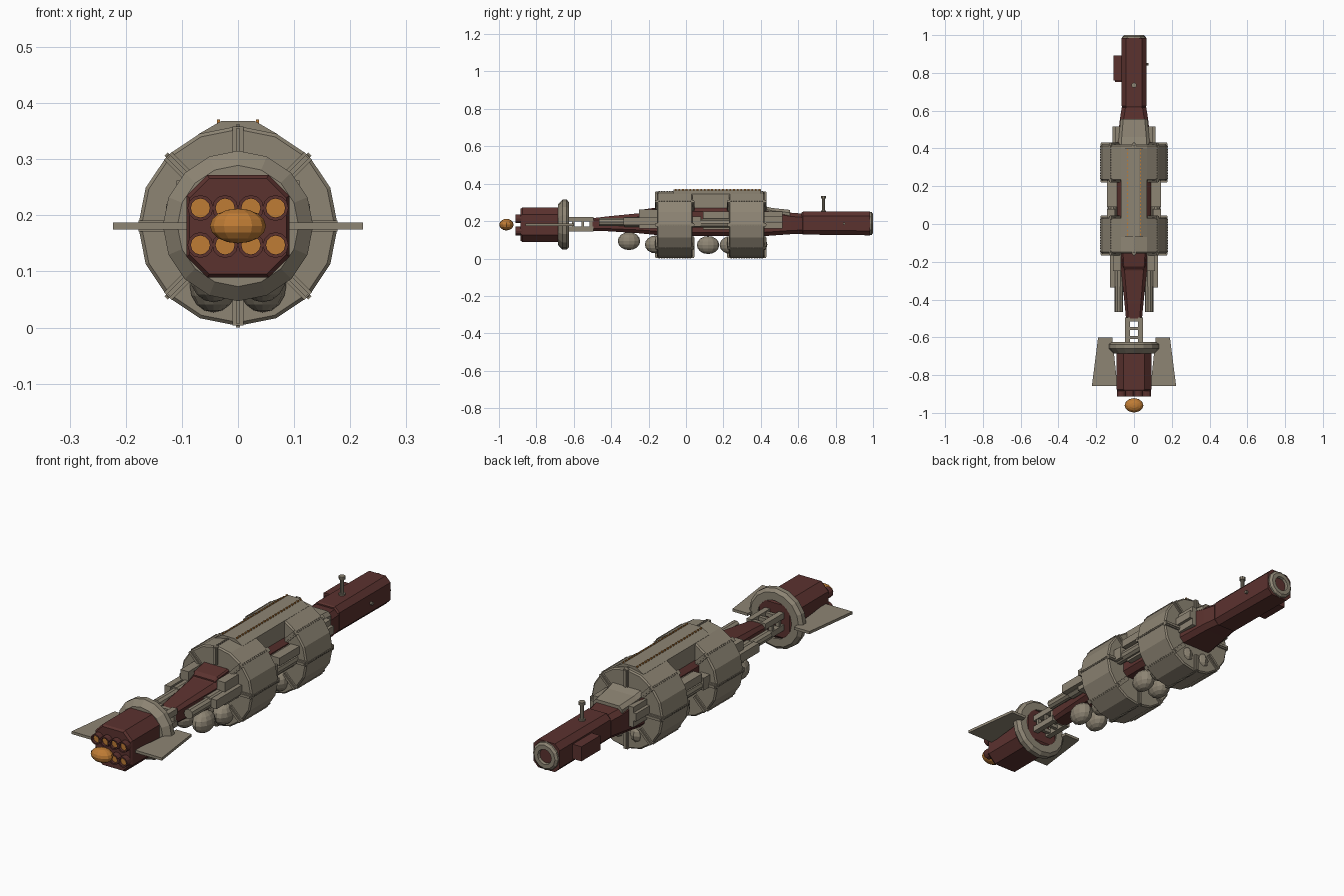
import bpy, bmesh, math
from mathutils import Matrix, Vector

if "Cube" in bpy.data.objects:
    bpy.data.objects.remove(bpy.data.objects["Cube"])

CZ = 0.181  # height of the ship's long axis


def material(name, rgb):
    m = bpy.data.materials.new(name)
    m.diffuse_color = (*rgb, 1)
    m.use_nodes = True
    m.node_tree.nodes["Principled BSDF"].inputs["Base Color"].default_value = m.diffuse_color
    return m


GREY = material("hull_grey", (0.27, 0.235, 0.175))
RED = material("hull_red", (0.105, 0.032, 0.028))
ORANGE = material("glow_orange", (0.52, 0.2, 0.035))


def finish(name, bm, mat):
    bmesh.ops.recalc_face_normals(bm, faces=bm.faces)
    me = bpy.data.meshes.new(name)
    bm.to_mesh(me)
    bm.free()
    me.materials.append(mat)
    ob = bpy.data.objects.new(name, me)
    bpy.context.collection.objects.link(ob)
    return ob


def add_box(bm, lo, hi, rot=None):
    c = [(a + b) / 2 for a, b in zip(lo, hi)]
    s = [b - a for a, b in zip(lo, hi)]
    m = Matrix.Translation(c) @ Matrix.Diagonal((*s, 1))
    bmesh.ops.create_cube(bm, size=1, matrix=rot @ m if rot else m)


def boxes(name, spans, mat, mirror=False):
    bm = bmesh.new()
    for lo, hi in spans:
        add_box(bm, lo, hi)
        if mirror:
            add_box(bm, (-hi[0], lo[1], lo[2]), (-lo[0], hi[1], hi[2]))
    return finish(name, bm, mat)


def bridge(bm, loops, caps=True, closed=False):
    rings = [[bm.verts.new(p) for p in l] for l in loops]
    n = len(rings[0])
    pairs = list(zip(rings, rings[1:])) + ([(rings[-1], rings[0])] if closed else [])
    for a, b in pairs:
        for i in range(n):
            bm.faces.new((a[i], a[(i + 1) % n], b[(i + 1) % n], b[i]))
    if caps and not closed:
        bm.faces.new(rings[0])
        bm.faces.new(rings[-1])


def loft(name, sections, mat):
    """Chamfered rectangles (y, half width, z low, z high, chamfer) joined along y."""
    bm = bmesh.new()
    loops = []
    for y, w, a, b, c in sections:
        pts = [(w, a + c), (w, b - c), (w - c, b), (c - w, b),
               (-w, b - c), (-w, a + c), (c - w, a), (w - c, a)]
        loops.append([(x, y, z) for x, z in pts])
    bridge(bm, loops)
    return finish(name, bm, mat)


def add_lathe(bm, profile, sides, x=0, z=CZ, closed=False, turn=0):
    loops = [[(x + r * math.cos(math.tau * (i + turn) / sides), y,
               z + r * math.sin(math.tau * (i + turn) / sides)) for i in range(sides)]
             for y, r in profile]
    bridge(bm, loops, closed=closed)


def lathe(name, profile, sides, mat, spots=((0, CZ),), closed=False):
    bm = bmesh.new()
    for x, z in spots:
        add_lathe(bm, profile, sides, x, z, closed)
    return finish(name, bm, mat)


def blobs(name, items, mat):
    """Low-poly ellipsoids (centre, radii)."""
    bm = bmesh.new()
    for c, r in items:
        bmesh.ops.create_uvsphere(bm, u_segments=12, v_segments=8, radius=1,
                                  matrix=Matrix.Translation(c) @ Matrix.Diagonal((*r, 1)))
    return finish(name, bm, mat)


# engine block, nozzles and exhaust
loft("engine_block", [(-0.885, 0.086, 0.095, 0.266, 0.035), (-0.875, 0.092, 0.089, 0.272, 0.037),
                      (-0.64, 0.092, 0.089, 0.272, 0.037), (-0.625, 0.075, 0.11, 0.255, 0.03)], RED)
nozzles = [(x, z) for x in (-0.067, -0.023, 0.023, 0.067) for z in (0.147, 0.213)]
lathe("nozzles", [(-0.88, 0.023), (-0.912, 0.023), (-0.912, 0.017), (-0.88, 0.017)], 12, RED, nozzles, True)
lathe("nozzle_glow", [(-0.9, 0.0175), (-0.88, 0.0175)], 12, ORANGE, nozzles)
blobs("exhaust_glow", [((0, -0.96, CZ), (0.05, 0.038, 0.031))], ORANGE)

# engine collar ring
lathe("engine_ring", [(-0.685, 0.108), (-0.66, 0.134), (-0.638, 0.134), (-0.625, 0.12),
                      (-0.625, 0.085), (-0.685, 0.085)], 16, GREY, closed=True)

# side fins
bm = bmesh.new()
for s in (-1, 1):
    outline = [(0.115, -0.6), (0.19, -0.6), (0.223, -0.857), (0.088, -0.857)]
    bridge(bm, [[(s * x, y, z) for x, y in outline] for z in (0.175, 0.187)])
finish("fins", bm, GREY)

# open truss between engine and neck
truss = [((0.022, -0.64, z - 0.013), (0.047, -0.495, z + 0.013)) for z in (0.157, 0.21)]
truss += [((0.026, y, 0.15), (0.043, y + 0.014, 0.215)) for y in (-0.61, -0.56, -0.515)]
boxes("truss_rails", truss, GREY, mirror=True)
boxes("truss_crossbars", [((-0.03, y, z - 0.008), (0.03, y + 0.016, z + 0.008))
                          for y in (-0.61, -0.56, -0.515) for z in (0.157, 0.21)], GREY)

# red core running through the drums
loft("neck", [(-0.505, 0.042, 0.148, 0.215, 0.012), (-0.42, 0.05, 0.146, 0.225, 0.014),
              (-0.25, 0.068, 0.135, 0.242, 0.018), (-0.15, 0.085, 0.125, 0.265, 0.02)], RED)
loft("core_body", [(-0.15, 0.09, 0.12, 0.27, 0.02), (0.42, 0.09, 0.12, 0.27, 0.02),
                   (0.56, 0.074, 0.13, 0.245, 0.02), (0.622, 0.064, 0.132, 0.24, 0.02)], RED)
loft("neck_hatch", [(-0.24, 0.052, 0.22, 0.25, 0.006), (-0.225, 0.06, 0.22, 0.263, 0.006),
                    (-0.14, 0.065, 0.22, 0.275, 0.006)], RED)

# two faceted drums with radial seams and studs
drums = ((-0.155, 0.035), (0.23, 0.42))
for label, (a, b) in zip(("rear", "forward"), drums):
    lathe(label + "_drum", [(a, 0.172), (a + 0.006, 0.178), (b - 0.006, 0.178), (b, 0.172)], 16, GREY)
    ribs, studs = bmesh.new(), bmesh.new()
    for k in range(8):
        rot = Matrix.Translation((0, 0, CZ)) @ Matrix.Rotation(k * math.tau / 8, 4, 'Y')
        for y0, y1 in ((a - 0.007, a + 0.01), (b - 0.01, b + 0.007)):
            add_box(ribs, (-0.01, y0, 0.1), (0.01, y1, 0.177), rot)
            add_box(ribs, (-0.004, y0 - 0.004, 0.1), (0.004, y1 + 0.004, 0.174), rot)
        for j in range(13):
            y = a + 0.012 + j * (b - a - 0.024) / 12
            add_box(studs, (-0.004, y - 0.004, 0.17), (0.004, y + 0.004, 0.181), rot)
    finish(label + "_drum_ribs", ribs, GREY)
    finish(label + "_drum_studs", studs, GREY)

# dorsal spine with rows of lights
bm = bmesh.new()
arch = [(0.07, 0.262), (0.07, 0.345), (0.03, 0.368), (-0.03, 0.368), (-0.07, 0.345), (-0.07, 0.262)]
bridge(bm, [[(x, y, z) for x, z in arch] for y in (-0.068, 0.4)])
finish("spine", bm, GREY)
boxes("spine_lights", [((0.032, -0.06 + 0.0195 * i, 0.36), (0.037, -0.051 + 0.0195 * i, 0.371))
                       for i in range(24)], ORANGE, mirror=True)

# side equipment: pods, tanks and panels
boxes("rear_side_pods", [((0.07, -0.25, 0.16), (0.11, -0.15, 0.262)),
                         ((0.1, -0.335, 0.18), (0.128, -0.15, 0.22))], GREY, mirror=True)
lathe("rear_side_tanks", [(-0.465, 0.022), (-0.33, 0.022), (-0.33, 0.028), (-0.15, 0.028)], 10, GREY,
      [(s * 0.08, 0.195) for s in (-1, 1)])
boxes("mid_side_panels", [((0.085, 0.09, 0.155), (0.115, 0.235, 0.245)),
                          ((0.1, 0.03, 0.17), (0.143, 0.08, 0.225)),
                          ((0.1, 0.09, 0.215), (0.143, 0.235, 0.25))], GREY, mirror=True)
lathe("mid_side_tanks", [(0.03, 0.024), (0.24, 0.024)], 10, GREY, [(s * 0.115, 0.188) for s in (-1, 1)])
boxes("forward_side_pods", [((0.075, 0.41, 0.16), (0.1, 0.515, 0.25)),
                            ((0.095, 0.41, 0.19), (0.114, 0.515, 0.225))], GREY, mirror=True)
loft("forward_collar", [(0.4, 0.084, 0.17, 0.285, 0.015), (0.46, 0.08, 0.17, 0.27, 0.015),
                        (0.555, 0.072, 0.17, 0.26, 0.015)], GREY)

# belly tanks, in pairs
blobs("belly_tanks", [((s * 0.044, y, z), (0.042, 0.06, 0.048)) for s in (-1, 1)
                      for y, z in ((-0.305, 0.093), (-0.16, 0.075), (0.118, 0.072), (0.24, 0.072), (0.375, 0.075))],
      GREY)

# forward hull with end ring
loft("forward_hull", [(0.618, 0.06, 0.134, 0.246, 0.02), (0.625, 0.065, 0.128, 0.25, 0.022),
                      (0.985, 0.065, 0.124, 0.25, 0.024)], RED)
lathe("docking_ring", [(0.98, 0.063), (0.992, 0.062), (1.0, 0.052), (1.0, 0.034), (0.98, 0.03)], 12, GREY,
      ((0, 0.187),), True)
lathe("docking_port", [(0.97, 0.034), (0.988, 0.034)], 12, RED, ((0, 0.187),))
boxes("side_locker", [((-0.108, 0.76, 0.155), (-0.06, 0.893, 0.22)),
                      ((-0.1, 0.752, 0.165), (-0.06, 0.76, 0.21))], RED)

# mast and small sensors
bm = bmesh.new()
for z, h, r in ((0.285, 0.09, 0.009), (0.327, 0.013, 0.014), (0.252, 0.01, 0.014)):
    bmesh.ops.create_cone(bm, cap_ends=True, segments=10, radius1=r, radius2=r, depth=h,
                          matrix=Matrix.Translation((0, 0.735, z)))
bmesh.ops.create_cone(bm, cap_ends=True, segments=8, radius1=0.007, radius2=0.007, depth=0.02,
                      matrix=Matrix.Translation((0.066, 0.845, 0.187)) @ Matrix.Rotation(math.pi / 2, 4, 'Y'))
finish("mast_and_sensor", bm, GREY)
